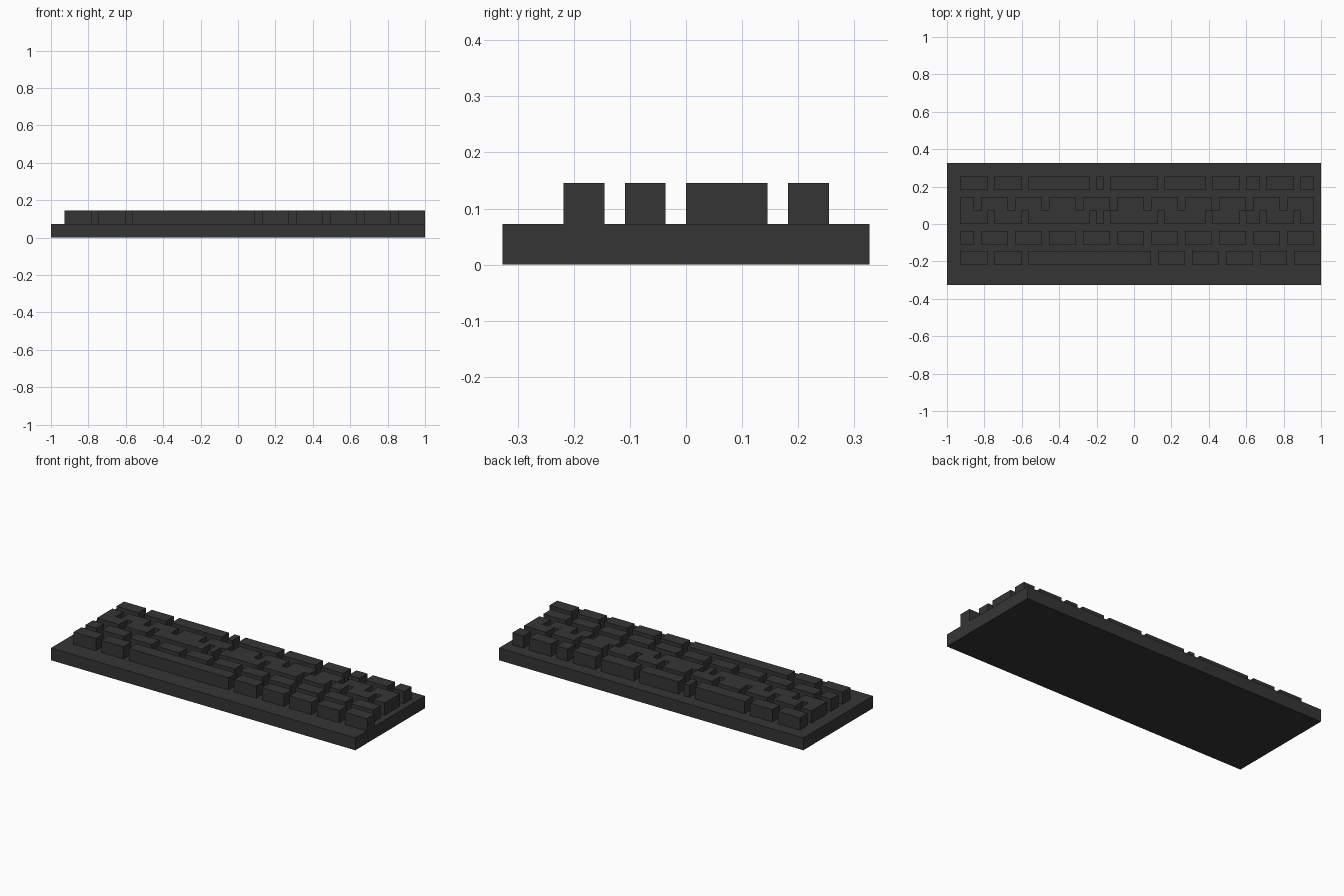
import bpy
import bmesh
from mathutils import Matrix, Vector

if "Cube" in bpy.data.objects:
    bpy.data.objects.remove(bpy.data.objects["Cube"], do_unlink=True)

U = 2 / 55            # one grid unit
WIDTH, DEPTH = 55, 18  # base size in grid units

charcoal = bpy.data.materials.new("charcoal plastic")
charcoal.use_nodes = True
COLOUR = (0.036, 0.036, 0.036, 1)
charcoal.diffuse_color = COLOUR
bsdf = charcoal.node_tree.nodes["Principled BSDF"]
bsdf.inputs["Base Color"].default_value = COLOUR
bsdf.inputs["Roughness"].default_value = 0.8


def add_block(bm, x0, x1, y0, y1, z0, z1):
    """Box given by grid coordinates counted from the front left base corner."""
    size = Vector((x1 - x0, y1 - y0, z1 - z0)) * U
    centre = Vector(((x0 + x1 - WIDTH) / 2, (y0 + y1 - DEPTH) / 2, (z0 + z1) / 2)) * U
    bmesh.ops.create_cube(bm, size=1, matrix=Matrix.Translation(centre) @ Matrix.Diagonal((*size, 1)))


def make_object(name, blocks):
    bm = bmesh.new()
    for block in blocks:
        add_block(bm, *block)
    mesh = bpy.data.meshes.new(name)
    bm.to_mesh(mesh)
    bm.free()
    mesh.materials.append(charcoal)
    obj = bpy.data.objects.new(name, mesh)
    bpy.context.collection.objects.link(obj)


def key_row(name, y, widths):
    """Row of keys two units deep, one unit apart, starting at the left margin."""
    x, blocks = 2, []
    for w in widths:
        blocks.append((x, x + w, y, y + 2, 2, 4))
        x += w + 1
    make_object(name, blocks)


# Flat slab under the keys
make_object("keyboard_base", [(0, WIDTH, 0, DEPTH, 0, 2)])

# Key rows from front to back; the two middle rows touch
staggered = [2] + [4] * 10
mixed = [4, 4, 9, 1, 7, 6, 4, 2, 4, 2]
key_row("space_bar_row", 3, [4, 4, 18] + [4] * 5)
key_row("lower_key_row", 6, staggered)
key_row("middle_key_row", 9, mixed)
key_row("upper_key_row", 11, staggered)
key_row("back_key_row", 14, mixed)
